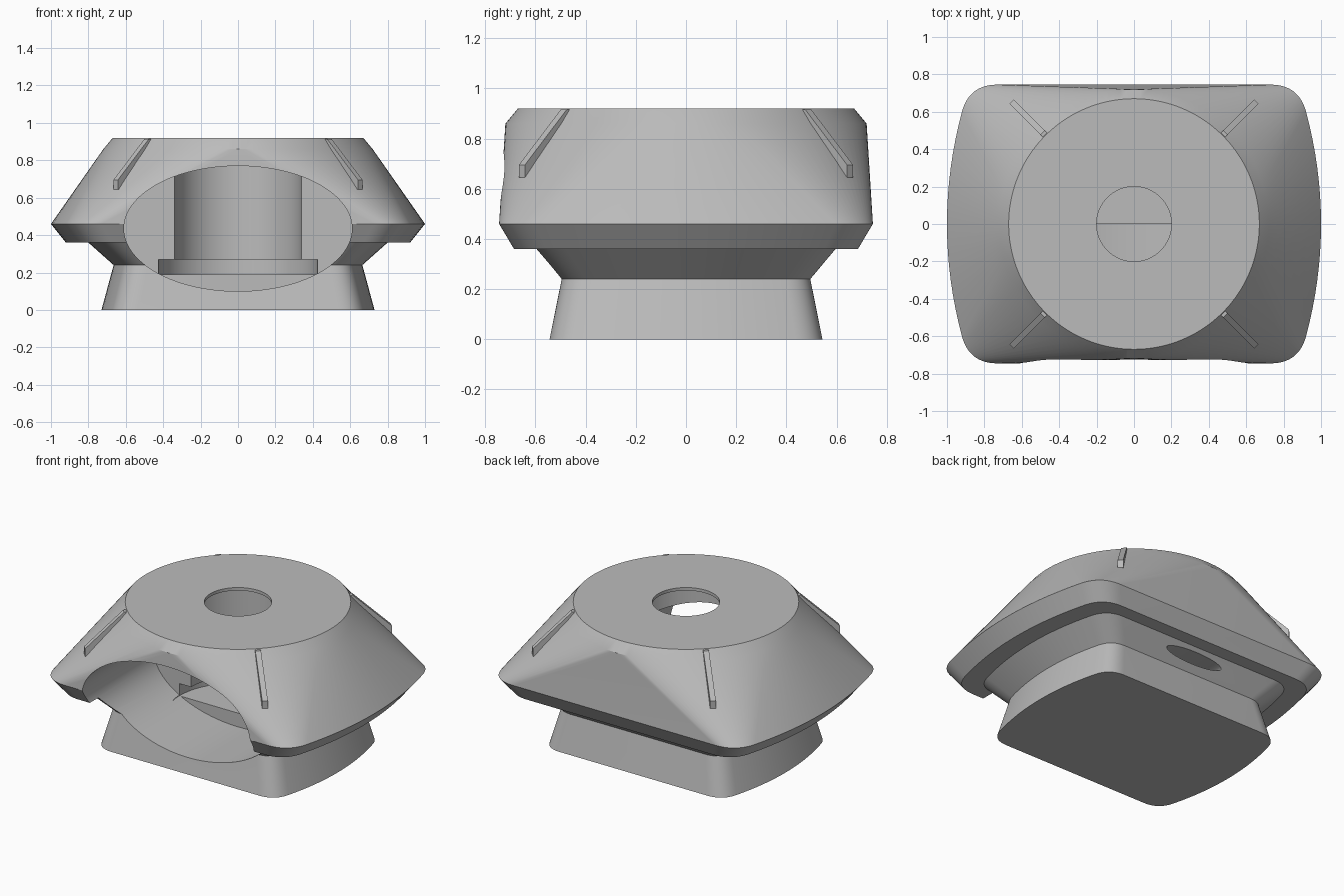
import bpy, bmesh, math
from mathutils import Matrix, Vector

if "Cube" in bpy.data.objects:
    bpy.data.objects.remove(bpy.data.objects["Cube"])

grey = bpy.data.materials.new("plain grey")
grey.use_nodes = True
grey.diffuse_color = (0.5, 0.5, 0.5, 1)
grey.node_tree.nodes["Principled BSDF"].inputs["Base Color"].default_value = (0.5, 0.5, 0.5, 1)


def finish(bm, name):
    bmesh.ops.remove_doubles(bm, verts=bm.verts, dist=0.0005)
    bmesh.ops.recalc_face_normals(bm, faces=bm.faces)
    mesh = bpy.data.meshes.new(name)
    bm.to_mesh(mesh)
    bm.free()
    mesh.materials.append(grey)
    obj = bpy.data.objects.new(name, mesh)
    bpy.context.collection.objects.link(obj)
    return obj


def smooth(obj):
    bpy.ops.object.select_all(action="DESELECT")
    obj.select_set(True)
    bpy.context.view_layer.objects.active = obj
    bpy.ops.object.shade_smooth_by_angle(angle=math.radians(25))


def outline():
    """Rounded plan with bowed sides: list of (point, outward angle)."""
    quarter = []
    for i in range(9):
        y = 0.6 * i / 8
        quarter.append((Vector((1 - 0.08 * (y / 0.6) ** 2, y)), math.atan(0.267 * y / 0.6)))
    a, b, c = Vector((0.92, 0.6)), Vector((0.881, 0.745)), Vector((0.73, 0.745))
    for i in range(1, 21):
        t = i / 20
        p = a * (1 - t) ** 2 + b * 2 * t * (1 - t) + c * t * t
        d = (b - a) * (1 - t) + (c - b) * t
        quarter.append((p, math.atan2(-d.x, d.y)))
    half = quarter + [(Vector((-p.x, p.y)), math.pi - n) for p, n in reversed(quarter[1:])]
    half.append((Vector((-1, 0)), math.pi))
    return half + [(Vector((p.x, -p.y)), -n) for p, n in reversed(half[1:-1])]


# Body: scaled outlines, then circles towards the top
plan = outline()
bm = bmesh.new()
rings = []
for scale, z in ((0.73, 0), (0.665, 0.24), (0.8, 0.36), (0.92, 0.36), (1, 0.46)):
    rings.append([bm.verts.new((p.x * scale, p.y * scale, z)) for p, n in plan])
for radius, z in ((0.72, 0.86), (0.67, 0.92)):
    rings.append([bm.verts.new((radius * math.cos(n), radius * math.sin(n), z)) for p, n in plan])
for low, high in zip(rings, rings[1:]):
    for i in range(len(low)):
        j = (i + 1) % len(low)
        bm.faces.new((low[i], low[j], high[j], high[i]))
bm.faces.new(rings[0])
bm.faces.new(rings[-1])
body = finish(bm, "body")


def cut(name, size, height, centre, along_y=False):
    """Subtract an elliptical cylinder from the body."""
    bm = bmesh.new()
    bmesh.ops.create_cone(bm, cap_ends=True, segments=96, radius1=1, radius2=1, depth=1)
    bm.transform(Matrix.Diagonal((*size, height, 1)))
    if along_y:
        bm.transform(Matrix.Rotation(math.pi / 2, 4, "X"))
    bm.transform(Matrix.Translation(centre))
    cutter = finish(bm, name)
    cutter.hide_render = True
    mod = body.modifiers.new(name, "BOOLEAN")
    mod.operation, mod.solver, mod.object = "DIFFERENCE", "EXACT", cutter
    bpy.context.view_layer.objects.active = body
    bpy.ops.object.modifier_apply(modifier=name)
    bpy.data.objects.remove(cutter)


# Front mouth, inner chamber, floor recess, top hole, rear slot
cut("front_mouth", (0.61, 0.335), 1, (0, -0.5, 0.435), True)
cut("chamber", (0.34, 0.34), 0.65, (0, 0, 0.575))
cut("floor_recess", (0.425, 0.425), 0.08, (0, 0, 0.23))
cut("top_hole", (0.2, 0.2), 0.4, (0, 0, 0.9))
cut("rear_slot", (0.21, 0.028), 0.2, (0, 0.55, 0.31), True)
smooth(body)

# Four diagonal ribs on the shoulders
profile = ((0.6, 0.915), (0.69, 0.915), (0.925, 0.695), (0.925, 0.645), (0.8, 0.645))
for k, name in enumerate(("back_left", "back_right", "front_right", "front_left")):
    bm = bmesh.new()
    sides = [[bm.verts.new((r, s * 0.017, z)) for r, z in profile] for s in (-1, 1)]
    for side in sides:
        bm.faces.new(side)
    for i in range(5):
        j = (i + 1) % 5
        bm.faces.new((sides[0][i], sides[0][j], sides[1][j], sides[1][i]))
    bm.transform(Matrix.Rotation(math.pi / 4 + k * math.pi / 2, 4, "Z"))
    finish(bm, name + "_rib")
